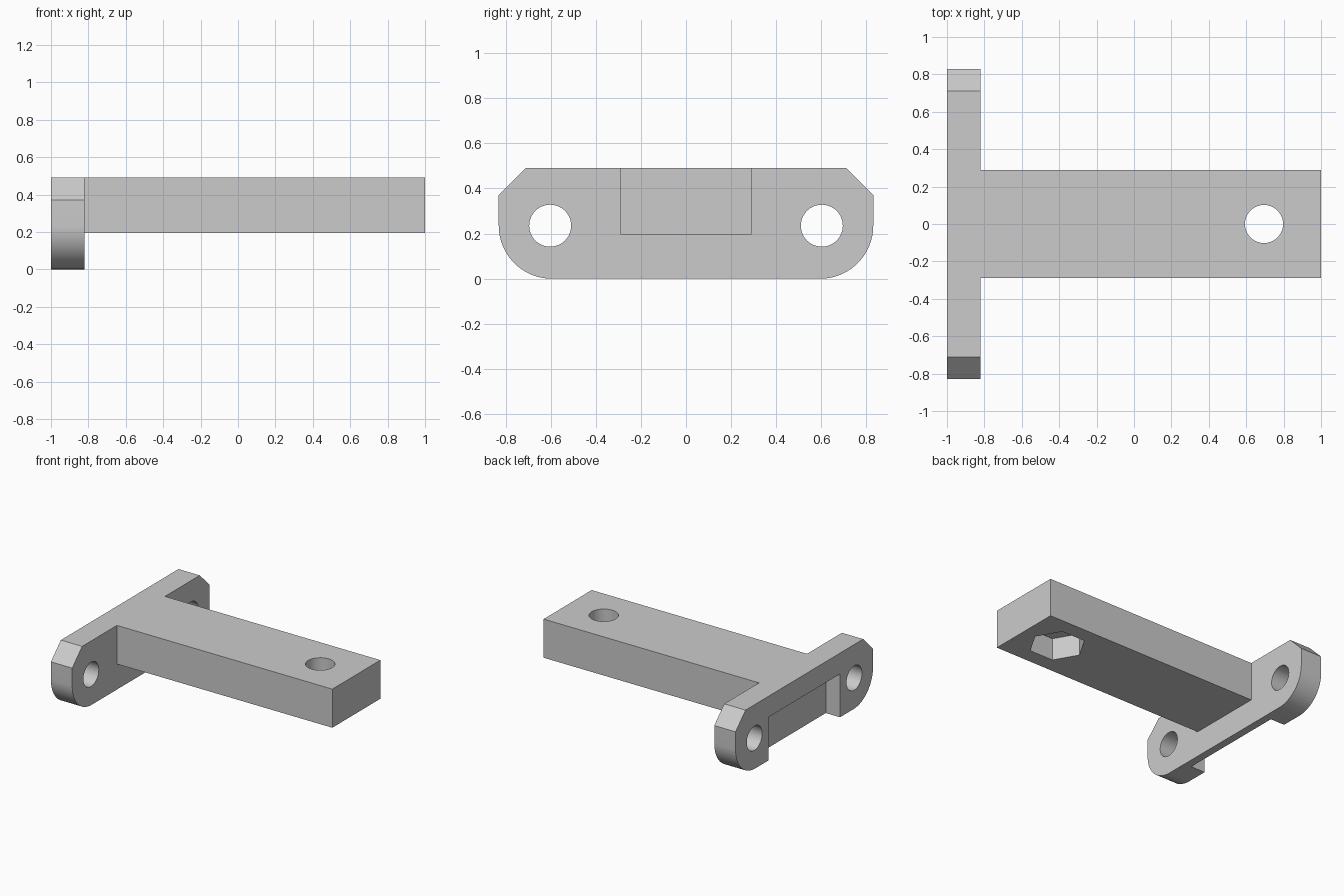
import bpy, bmesh
from math import cos, sin, pi, radians
from mathutils import Matrix, Vector

if "Cube" in bpy.data.objects:
    bpy.data.objects.remove(bpy.data.objects["Cube"], do_unlink=True)

grey = bpy.data.materials.new("plain grey")
grey.use_nodes = True
colour = (0.6, 0.6, 0.6, 1)
grey.diffuse_color = colour
grey.node_tree.nodes["Principled BSDF"].inputs["Base Color"].default_value = colour


def finish(bm, name):
    bmesh.ops.recalc_face_normals(bm, faces=bm.faces)
    mesh = bpy.data.meshes.new(name)
    bm.to_mesh(mesh)
    bm.free()
    mesh.materials.append(grey)
    obj = bpy.data.objects.new(name, mesh)
    bpy.context.collection.objects.link(obj)
    return obj


def box(name, low, high):
    low, high = Vector(low), Vector(high)
    bm = bmesh.new()
    bmesh.ops.create_cube(bm, size=1)
    bmesh.ops.scale(bm, vec=high - low, verts=bm.verts)
    bmesh.ops.translate(bm, vec=(low + high) / 2, verts=bm.verts)
    return finish(bm, name)


def prism(name, centre, radius, depth, sides, axis="Z"):
    bm = bmesh.new()
    turn = Matrix.Rotation(pi / 2, 4, "Y") if axis == "X" else Matrix()
    # start with a corner on the x axis
    rim = [bm.verts.new((radius * cos(2 * pi * i / sides),
                         radius * sin(2 * pi * i / sides), -depth / 2))
           for i in range(sides)]
    extrude(bm, rim, (0, 0, depth))
    bmesh.ops.transform(bm, matrix=Matrix.Translation(centre) @ turn, verts=bm.verts)
    return finish(bm, name)


def extrude(bm, rim, offset):
    face = bm.faces.new(rim)
    out = bmesh.ops.extrude_face_region(bm, geom=[face])["geom"]
    bmesh.ops.translate(bm, vec=offset,
                        verts=[v for v in out if isinstance(v, bmesh.types.BMVert)])


def combine(target, tool, operation):
    mod = target.modifiers.new(tool.name, "BOOLEAN")
    mod.operation, mod.solver, mod.object = operation, "EXACT", tool
    bpy.context.view_layer.objects.active = target
    bpy.ops.object.modifier_apply(modifier=mod.name)
    bpy.data.objects.remove(tool, do_unlink=True)


# Cross plate: rounded lower corners, chamfered upper corners
TOP, LUG_Y, LUG_Z, STEPS = 0.49, 0.595, 0.235, 20
half = [(LUG_Y + LUG_Z * sin(a), LUG_Z - LUG_Z * cos(a))
        for a in (pi / 2 * i / STEPS for i in range(STEPS + 1))]
half += [(0.83, 0.37), (0.71, TOP)]
outline = half + [(-y, z) for y, z in reversed(half)]
bm = bmesh.new()
extrude(bm, [bm.verts.new((-1, y, z)) for y, z in outline], (0.18, 0, 0))
bracket = finish(bm, "mounting_bracket")

# Arm
combine(bracket, box("arm", (-0.85, -0.29, 0.195), (1, 0.29, TOP)), "UNION")

# Recess in the outer face of the plate
combine(bracket, box("recess", (-1.2, -0.43, -0.2), (-0.88, 0.43, 0.33)), "DIFFERENCE")

# Lug holes, arm bolt hole and hexagonal nut pocket
for side in (-1, 1):
    combine(bracket, prism("lug_hole", (-0.9, side * 0.602, LUG_Z), 0.093, 0.6, 48, "X"),
            "DIFFERENCE")
combine(bracket, prism("bolt_hole", (0.695, 0, 0.35), 0.102, 0.8, 48), "DIFFERENCE")
combine(bracket, prism("nut_pocket", (0.695, 0, 0.265), 0.2, 0.2, 6), "DIFFERENCE")

bpy.ops.object.select_all(action="DESELECT")
bracket.select_set(True)
bpy.context.view_layer.objects.active = bracket
bpy.ops.object.shade_smooth_by_angle(angle=radians(30))
